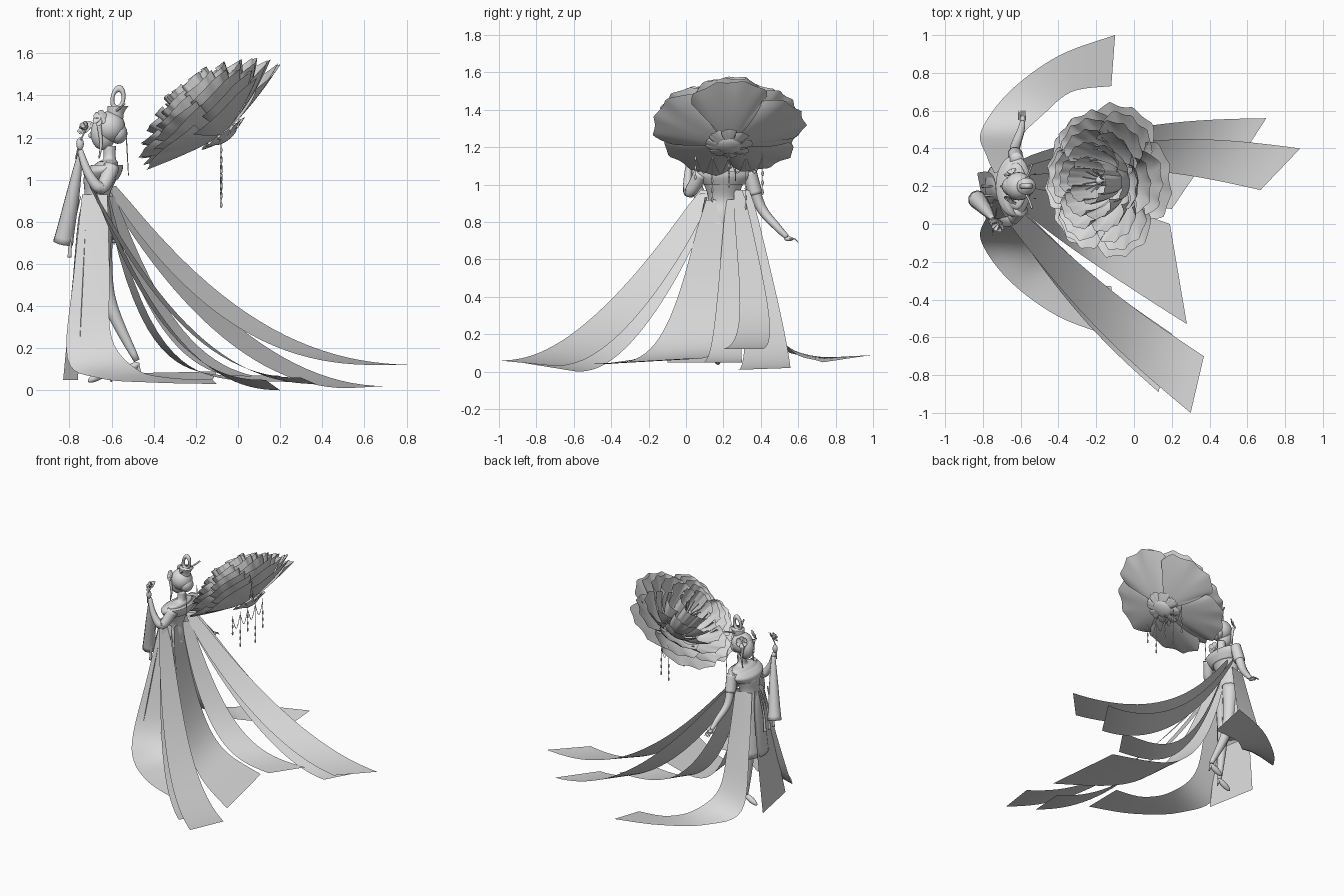
import bpy
import math
import random
from math import cos, sin, pi, tau
from mathutils import Vector, Matrix

random.seed(4)
if "Cube" in bpy.data.objects:
    bpy.data.objects.remove(bpy.data.objects["Cube"], do_unlink=True)

grey = bpy.data.materials.new("plain_grey")
grey.use_nodes = True
colour = (.7, .7, .7, 1)
grey.diffuse_color = colour
grey.node_tree.nodes["Principled BSDF"].inputs["Base Color"].default_value = colour


def finish(obj, name):
    obj.name = name
    obj.data.materials.append(grey)
    for poly in obj.data.polygons:
        poly.use_smooth = True
    return obj


def grid(name, rows, closed=False):
    """Smooth surface over rows of points; closed rows are rings with caps."""
    width, height = len(rows[0]), len(rows)
    faces = []
    for row in range(height - 1):
        here, above = row * width, (row + 1) * width
        for col in range(width if closed else width - 1):
            following = (col + 1) % width
            faces.append((here + col, here + following, above + following, above + col))
    if closed:
        faces.append(tuple(reversed(range(width))))
        faces.append(tuple(range((height - 1) * width, height * width)))
    mesh = bpy.data.meshes.new(name)
    mesh.from_pydata([tuple(point) for row in rows for point in row], [], faces)
    obj = bpy.data.objects.new(name, mesh)
    bpy.context.collection.objects.link(obj)
    return finish(obj, name)


def spline(rows, steps=6):
    """Smooth curve through rows of any number of values."""
    rows = [rows[0], *rows, rows[-1]]
    curve = []
    for first in range(len(rows) - 3):
        for step in range(steps):
            t = step / steps
            curve.append([b + t * ((c - a) + t * ((2*a - 5*b + 4*c - d) + t * (3*b - a - 3*c + d))) / 2
                          for a, b, c, d in zip(*rows[first:first + 4])])
    return curve + [list(rows[-1])]


def placed(centre, axis=(0, 0, 1), size=1):
    """Local frame whose z axis points along the given axis."""
    turn = Vector(axis).to_track_quat('Z', 'Y').to_matrix().to_4x4()
    return Matrix.Translation(centre) @ turn @ Matrix.Scale(size, 4)


def circle(sides):
    return [tau * side / sides for side in range(sides)]


# local frames: the figure's upright axis and the tilted blossom
figure = Matrix.Translation((-.65, .2, 0))
blossom = placed((-.13, .23, 1.3), (-.6, 0, .8))


def loft(name, *sections):
    """Stacked level ellipses on the figure: height, forward shift, x radius, y radius."""
    grid(name, [[figure @ Vector((x + rx * cos(a), ry * sin(a), z)) for a in circle(32)]
                for z, x, rx, ry in spline(sections)], True)


def tube(name, start_radius, end_radius, *points, place=figure):
    """Round tapered limb through points."""
    path = [place @ Vector(point) for point in spline(points)]
    last = len(path) - 1
    rows = []
    for index, point in enumerate(path):
        along = path[min(index + 1, last)] - path[max(index - 1, 0)]
        side = along.cross(Vector((1, 0, 0))).normalized()
        other = along.normalized().cross(side)
        radius = start_radius + (end_radius - start_radius) * index / last
        rows.append([point + radius * (side * cos(a) + other * sin(a)) for a in circle(10)])
    grid(name, rows, True)


def ball(name, centre, size, tilt=0, place=figure):
    bpy.ops.mesh.primitive_uv_sphere_add(segments=20, ring_count=12, radius=1,
                                         location=place @ Vector(centre), rotation=(0, tilt, 0))
    bpy.context.object.scale = size
    finish(bpy.context.object, name)


def whorl(name, place, count, reach, base, tip, half_angle, spread=1, lift=1.5, turn=pi/2):
    """Ring of softly ruffled petals around the local z axis."""
    for number in range(count):
        wave = random.uniform(0, 6)
        middle = turn + tau * number / count
        rows = []
        for step in range(9):
            u = step / 8
            row = []
            for column in range(-12, 13):
                v = column / 12
                angle = middle + half_angle * v * (.8 + .2 * u)
                radius = reach * (.06 + .94 * u**spread) * (1 - .2 * u * v**4)
                radius *= 1 - .05 * u**4 * abs(sin(6 * v + wave))
                ruffle = reach * u * (.05 * v + .015 * u * sin(4 * v + wave))
                height = base + (tip - base) * u**lift + ruffle
                row.append(place @ Vector((radius * cos(angle), radius * sin(angle), height)))
            rows.append(row)
        grid(f"{name}_{number}", rows)


def sash(name, waist, corner, other_corner, fall, bow=0):
    """Cloth strip that widens and falls from the waist to its two end corners."""
    waist, corner, other_corner = Vector(waist), Vector(corner), Vector(other_corner)
    end, half = (corner + other_corner) / 2, (corner - other_corner) / 2
    rows = []
    for step in range(25):
        t = step / 24
        middle = waist.lerp(end, t)
        middle.z = end.z + (waist.z - end.z) * (1 - t)**fall
        middle.y += bow * sin(pi * t)
        spread = half * (.2 + .8 * t**.6)
        rows.append([middle + spread * across / 2 for across in range(-2, 3)])
    grid(name, rows)


# giant blossom: whorls grow smaller, taller and more cupped towards the heart
whorl_names = ["outer", "second", "third", "fourth", "fifth", "inner"]
for layer, label in enumerate(whorl_names):
    depth = layer / 5
    whorl(f"{label}_petal", blossom, 6 if layer else 5, .42 - .29 * depth**1.5, -.1 + .05 * depth,
          .2 * depth**.9, .58 if layer else .68, 1 - depth / 2, 1.3 + depth / 2, pi / 2 + layer)
whorl("calyx_leaf", blossom, 8, .13, -.13, -.1, .42)
ball("calyx", (0, 0, -.11), (.07, .07, .03), -.64, blossom)
ball("blossom_heart", (0, 0, .06), (.03, .03, .05), -.64, blossom)
for number, angle in enumerate(circle(10)):
    across, along = cos(angle), sin(angle)
    tube(f"stamen_{number}", .004, .004, (0, 0, 0), (across * .03, along * .03, .1),
         (across * .06, along * .06, .16), place=blossom)

# bead strands and swags under the blossom
for number in range(5):
    y = .09 * number - .15
    low = 1.04 - .1 * (number % 2) - .02 * number
    tube(f"strand_{number}", .002, .002, (.57, y, 1.17), (.57, y, low))
    for bead in range(3):
        ball(f"bead_{number}_{bead}", (.57, y, low + bead / 20), (.006, .006, .015))
    if number:
        tube(f"swag_{number}", .002, .002, (.57, y - .09, 1.15), (.57, y - .045, 1.06), (.57, y, 1.15))

# body and limbs
loft("torso", (1.16, .04, .03, .03), (1.1, .04, .03, .04), (1.08, .03, .05, .12), (1.02, 0, .08, .11),
     (.92, -.02, .06, .08), (.8, -.03, .08, .1), (.45, -.06, .08, .13))
loft("collar", (1.07, .03, .075, .155), (1.04, .01, .09, .16), (1, 0, .08, .12))
tube("right_arm", .035, .013, (.03, .14, 1.06), (.02, .2, .88), (.05, .29, .77), (.06, .34, .72))
tube("left_arm", .04, .014, (.05, -.12, 1.06), (0, -.18, .96), (-.06, -.19, 1.03), (-.1, -.18, 1.14))
tube("right_sleeve", .037, .04, (.03, .14, 1.07), (.02, .17, .95))
tube("left_sleeve", .012, .05, (-.1, -.17, 1.12), (-.13, -.13, .95), (-.18, -.07, .7))
ball("right_hand", (.06, .35, .71), (.015, .025, .012))
ball("left_hand", (-.1, -.19, 1.17), (.018, .016, .03))
for finger in range(4):
    x = .04 + finger / 90
    tube(f"right_finger_{finger}", .005, .002, (x, .35, .71), (x, .38, .71), (x, .4, .69))
tube("standing_leg", .06, .015, (0, -.03, .8), (0, -.03, .45), (.03, -.03, .1))
tube("raised_leg", .06, .015, (0, .05, .8), (.03, .05, .45), (.17, .05, .14))
for label, x, y, z in (("standing", .03, -.03, .1), ("raised", .17, .05, .13)):
    ball(f"{label}_shoe", (x - .04, y, z - .03), (.06, .02, .02), -.5)
    tube(f"{label}_heel", .01, .004, (x, y, z), (x + .02, y, z - .06))

# head, hair and headdress
ball("head", (.01, 0, 1.22), (.06, .055, .08))
ball("nose", (-.05, 0, 1.21), (.01, .007, .013))
ball("hair", (.04, 0, 1.25), (.075, .075, .075))
ball("nape_bun", (.08, 0, 1.22), (.045, .055, .05))
loft("crown", (1.29, .07, .035, .035), (1.32, .07, .04, .04), (1.35, .08, .05, .045))
bpy.ops.mesh.primitive_torus_add(location=figure @ Vector((.08, 0, 1.385)), rotation=(pi / 2, .15, 0),
                                 major_radius=.04, minor_radius=.014)
bpy.context.object.scale = (.65, 1.2, 1)
finish(bpy.context.object, "hair_loop")
for label, side in (("left", -1), ("right", 1)):
    y = .065 * side
    tube(f"{label}_hairpin", .005, .006, (.05, 0, 1.31), (.09, y, 1.34), (.11, y * 1.8, 1.36))
    tube(f"{label}_pin_tassel", .003, .002, (.12, y, 1.2), (.13, y, 1.02))
    tube(f"{label}_side_lock", .012, .003, (-.01, y, 1.26), (0, y, 1.17), (-.01, y, 1.1))
    whorl(f"{label}_hair_flower", figure @ placed((0, y, 1.29), (-.6, side, .4)), 6, .04, 0, .012, .55)

# flower held in the raised hand
held = figure @ placed((-.07, -.2, 1.24), (-.5, -.5, .7))
whorl("held_outer_petal", held, 6, .045, 0, .01, .55)
whorl("held_inner_petal", held, 5, .025, 0, .03, .6, .6)
tube("held_stem", .004, .004, (-.12, -.18, 1.1), (-.1, -.2, 1.18), (-.07, -.2, 1.24))

# waist tassels
for number in range(3):
    y = number / 20 - .1
    tube(f"waist_tassel_{number}", .005, .01, (-.1, y, .92), (-.14, y, .75), (-.15, y, .63))

# mirrored gown panels that hang from the waist and sweep back along the floor
hem_sections = [(-.74, .07, .93, -.62, .1, .93), (-.78, .16, .55, -.61, .17, .57),
                (-.81, .29, .15, -.6, .26, .25), (-.66, .5, .07, -.48, .38, .1),
                (-.4, .69, .06, -.33, .5, .06), (-.1, .8, .06, -.12, .53, .05)]
for label, side in (("left", -1), ("right", 1)):
    rows = []
    for x, y, z, back_x, back_y, back_z in spline(hem_sections):
        tilt = .06 * side * max(0, y - .3)
        front = Vector((x, .2 + side * y, z + tilt))
        back = Vector((back_x, .2 + side * back_y, back_z))
        rows.append([front.lerp(back, column / 4) for column in range(5)])
    grid(f"{label}_gown_train", rows)

# straight front panel, back trains and long floating sashes
sash("front_panel", (-.73, .2, .93), (-.76, -.1, .05), (-.83, .27, .05), 1)
sash("back_left_train", (-.62, .16, .92), (.28, -.53, .04), (.19, 0, .07), 4.6)
sash("back_middle_train", (-.6, .24, .92), (.2, .08, .05), (.35, .3, .05), 3.2)
sash("left_upper_sash", (-.7, .11, .97), (.3, -1, .06), (.37, -.7, .03), 2.2, -.06)
sash("left_lower_sash", (-.68, .11, .95), (.13, -.89, .05), (.2, -.58, 0), 2.3, -.06)
sash("right_upper_sash", (-.6, .28, .97), (.67, .18, .12), (.88, .4, .12), 2.3, .08)
sash("right_lower_sash", (-.62, .31, .97), (.52, .28, .01), (.7, .56, .02), 2, .05)
